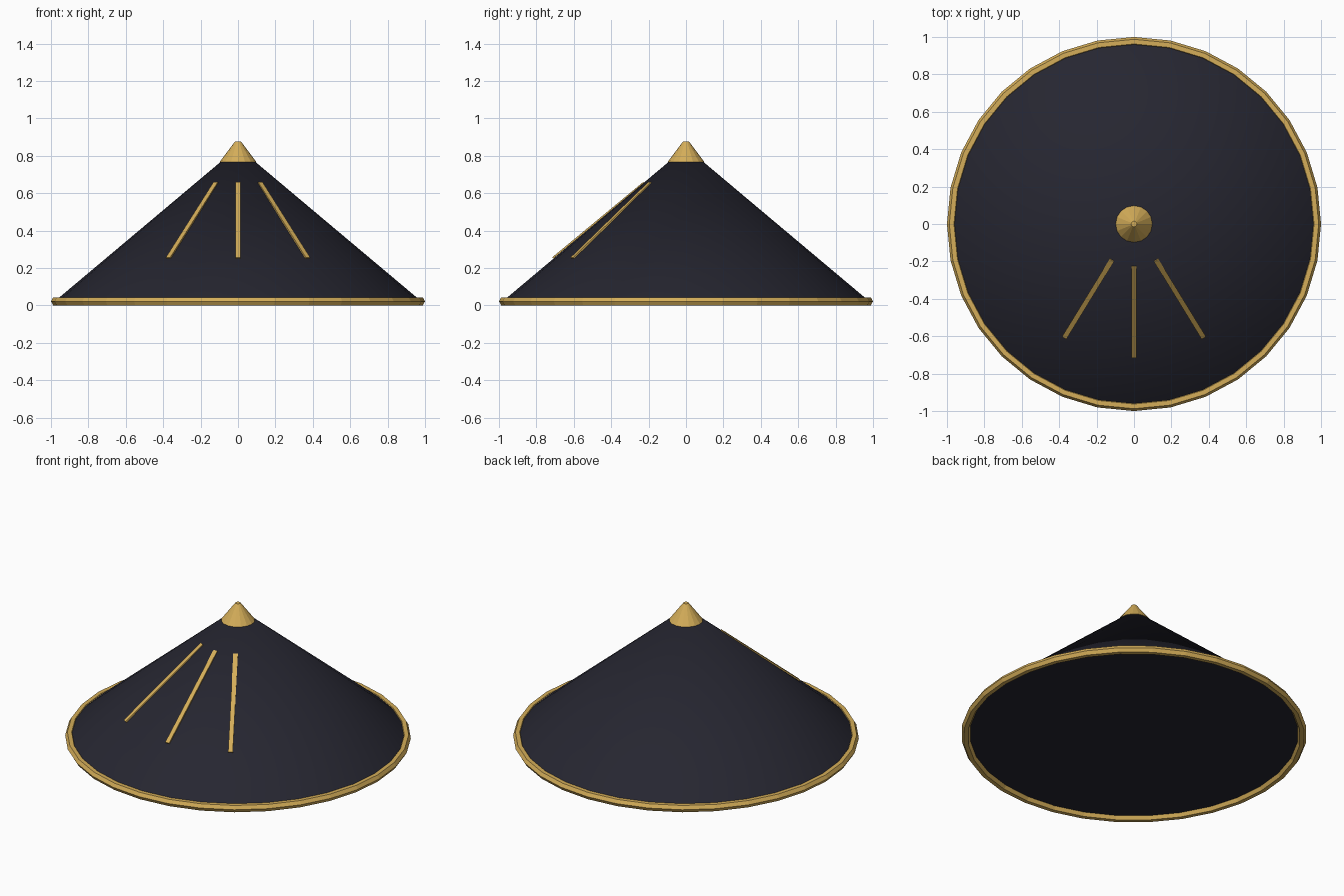
import bpy, math
from mathutils import Matrix, Vector

if "Cube" in bpy.data.objects:
    bpy.data.objects.remove(bpy.data.objects["Cube"])


def material(name, rgb):
    m = bpy.data.materials.new(name)
    m.diffuse_color = (*rgb, 1)
    m.use_nodes = True
    m.node_tree.nodes["Principled BSDF"].inputs["Base Color"].default_value = m.diffuse_color
    return m


navy = material("dark navy", (0.019, 0.019, 0.030))
gold = material("gold", (0.66, 0.42, 0.10))


def finish(name, mat):
    ob = bpy.context.object
    ob.name = name
    ob.data.materials.clear()
    ob.data.materials.append(mat)
    return ob


RIM_Z = 0.0217
BASE_R, APEX_Z = 0.98, 0.845

# Conical body of the hat, closed underneath
bpy.ops.mesh.primitive_cone_add(vertices=32, radius1=BASE_R, radius2=0, depth=APEX_Z - RIM_Z,
                                location=(0, 0, (APEX_Z + RIM_Z) / 2))
finish("hat_cone", navy)
bpy.ops.object.shade_smooth_by_angle(angle=math.radians(30))

# Hexagonal-section rim
bpy.ops.mesh.primitive_torus_add(major_segments=32, minor_segments=6, major_radius=0.975,
                                 minor_radius=0.025, location=(0, 0, RIM_Z))
finish("rim", gold)
bpy.ops.object.shade_flat()

# Cap on the peak
bpy.ops.mesh.primitive_cone_add(vertices=16, radius1=0.098, radius2=0.015, depth=0.11,
                                location=(0, 0, 0.822))
finish("peak_cap", gold)

# Three thin stripes lying on the front slope
top, bottom = Vector((0, -0.224, 0.655)), Vector((0, -0.711, 0.252))
along = (top - bottom).normalized()
normal = Vector((1, 0, 0)).cross(along)
frame = Matrix((Vector((1, 0, 0)), along, normal)).transposed().to_4x4()
for name, angle in (("left", -31.5), ("middle", 0), ("right", 31.5)):
    bpy.ops.mesh.primitive_cube_add(size=1)
    stripe = finish(f"{name}_stripe", gold)
    place = Matrix.Translation((top + bottom) / 2 + normal * 0.002) @ frame
    size = Matrix.Diagonal((0.027, (top - bottom).length, 0.009, 1))
    stripe.data.transform(Matrix.Rotation(math.radians(angle), 4, 'Z') @ place @ size)
